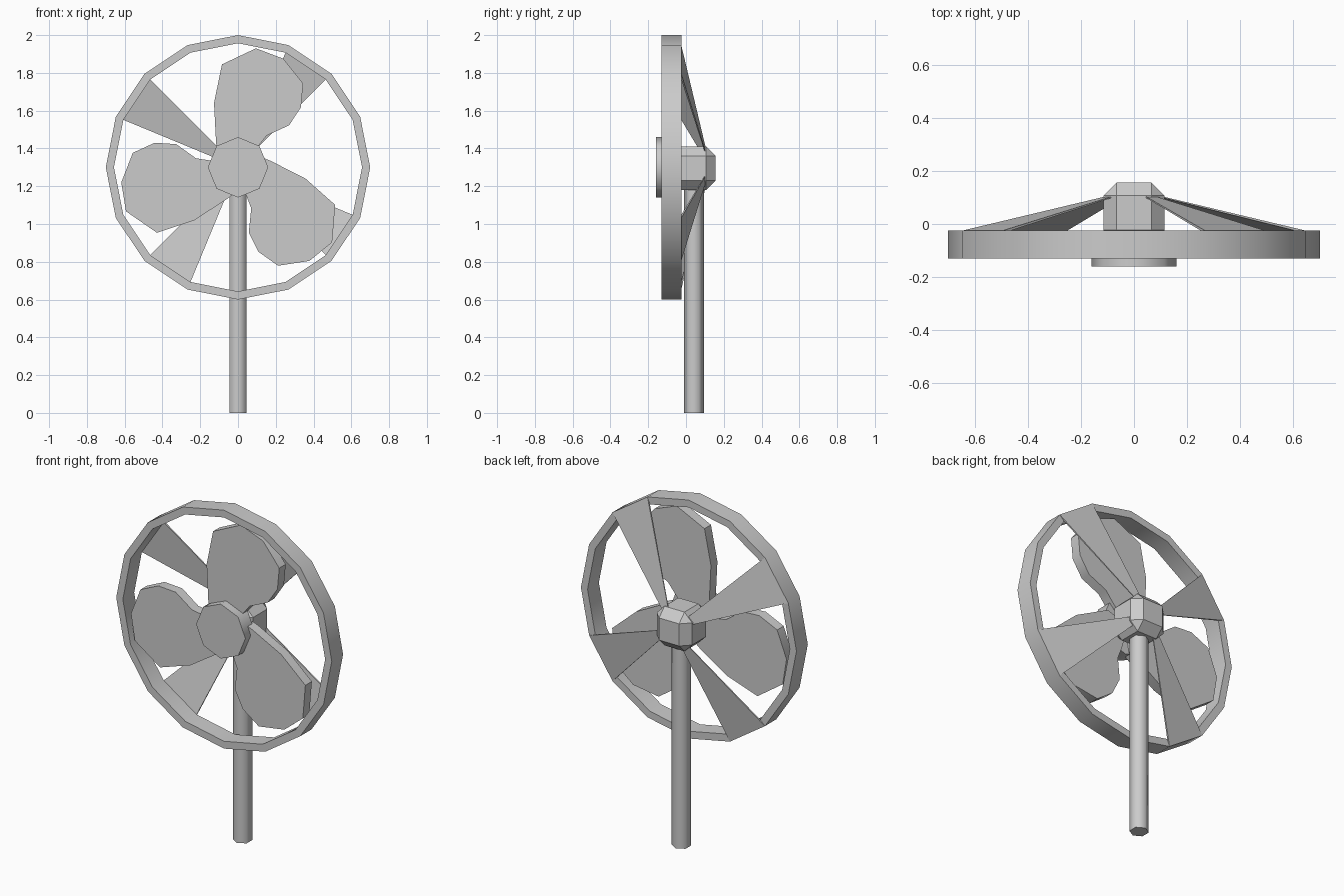
import bpy
import bmesh
from math import sin, cos, pi, radians
from mathutils import Matrix, Vector

if "Cube" in bpy.data.objects:
    bpy.data.objects.remove(bpy.data.objects["Cube"], do_unlink=True)

CENTRE_Z = 1.3
RING_OUT, RING_IN = 0.7, 0.657
RING_FRONT, RING_BACK = -0.13, -0.025

grey = bpy.data.materials.new("plain grey")
grey.use_nodes = True
grey.diffuse_color = (0.6, 0.6, 0.6, 1)
grey.node_tree.nodes["Principled BSDF"].inputs["Base Color"].default_value = (0.6, 0.6, 0.6, 1)


def polar(radius, angle, y):
    """Point on the fan disc, angle measured from +x towards +z."""
    return Vector((radius * cos(angle), y, CENTRE_Z + radius * sin(angle)))


def finish(name, bm, smooth_angle=0):
    bmesh.ops.recalc_face_normals(bm, faces=bm.faces)
    mesh = bpy.data.meshes.new(name)
    bm.to_mesh(mesh)
    bm.free()
    mesh.materials.append(grey)
    if smooth_angle:
        mesh.shade_smooth()
        mesh.set_sharp_from_angle(angle=radians(smooth_angle))
    obj = bpy.data.objects.new(name, mesh)
    bpy.context.collection.objects.link(obj)
    return obj


def extrude_outline(name, points, offset, smooth_angle):
    """Solid made by pushing a flat outline along an offset."""
    bm = bmesh.new()
    face = bm.faces.new([bm.verts.new(p) for p in points])
    new = bmesh.ops.extrude_face_region(bm, geom=[face], use_keep_orig=True)
    moved = [g for g in new["geom"] if isinstance(g, bmesh.types.BMVert)]
    bmesh.ops.translate(bm, verts=moved, vec=offset)
    return finish(name, bm, smooth_angle)


# Pole: hexagonal post under the motor
POLE_Y = 0.042
hexagon = [(0.052 * sin(i * pi / 3), POLE_Y + 0.052 * cos(i * pi / 3), 0) for i in range(6)]
extrude_outline("pole", hexagon, (0, 0, 1.22), 65)

# Motor housing: chamfered cube
bm = bmesh.new()
bmesh.ops.create_cube(bm, size=0.23, matrix=Matrix.Translation((0, POLE_Y, CENTRE_Z - 0.005)))
bmesh.ops.bevel(bm, geom=bm.edges[:], offset=0.05, segments=1, affect='EDGES')
finish("motor_housing", bm)

# Guard ring: sixteen-sided band
bm = bmesh.new()
loops = [[bm.verts.new(polar(r, i * pi / 8, y)) for i in range(16)]
         for r, y in ((RING_OUT, RING_FRONT), (RING_OUT, RING_BACK),
                      (RING_IN, RING_BACK), (RING_IN, RING_FRONT))]
for k in range(4):
    a, b = loops[k], loops[(k + 1) % 4]
    for i in range(16):
        j = (i + 1) % 16
        bm.faces.new((a[i], a[j], b[j], b[i]))
finish("guard_ring", bm, 40)

# Hub: octagonal cap in front of the blades
extrude_outline("hub", [polar(0.16, i * pi / 4, -0.16) for i in range(8)], (0, 0.09, 0), 50)

# Three blades, each a flat rounded paddle
OUTLINE = [(0, 0), (-0.11, 0.09), (-0.116, 0.13), (-0.127, 0.34), (-0.085, 0.545),
           (0.095, 0.63), (0.24, 0.575), (0.345, 0.444), (0.333, 0.317),
           (0.27, 0.222), (0.153, 0.169), (0.106, 0.111)]
for n in range(3):
    turn = Matrix.Rotation(n * 2 * pi / 3, 4, 'Y')
    points = [turn @ Vector((x, -0.11, z)) + Vector((0, 0, CENTRE_Z)) for x, z in OUTLINE]
    extrude_outline(f"blade_{n + 1}", points, (0, 0.06, 0), 40)

# Four tapered struts from the back of the ring to the motor
for n in range(4):
    a = pi / 4 + n * pi / 2
    b = a + pi / 8
    bm = bmesh.new()
    ends = [[bm.verts.new(polar(r, t, y)) for r, t in ((r0, a), (r0, b), (r1, b), (r1, a))]
            for r0, r1, y in ((RING_IN, RING_OUT, RING_BACK), (0.09, 0.11, 0.105))]
    for end in ends:
        bm.faces.new(end)
    for i in range(4):
        j = (i + 1) % 4
        bm.faces.new((ends[0][i], ends[0][j], ends[1][j], ends[1][i]))
    finish(f"strut_{n + 1}", bm)
